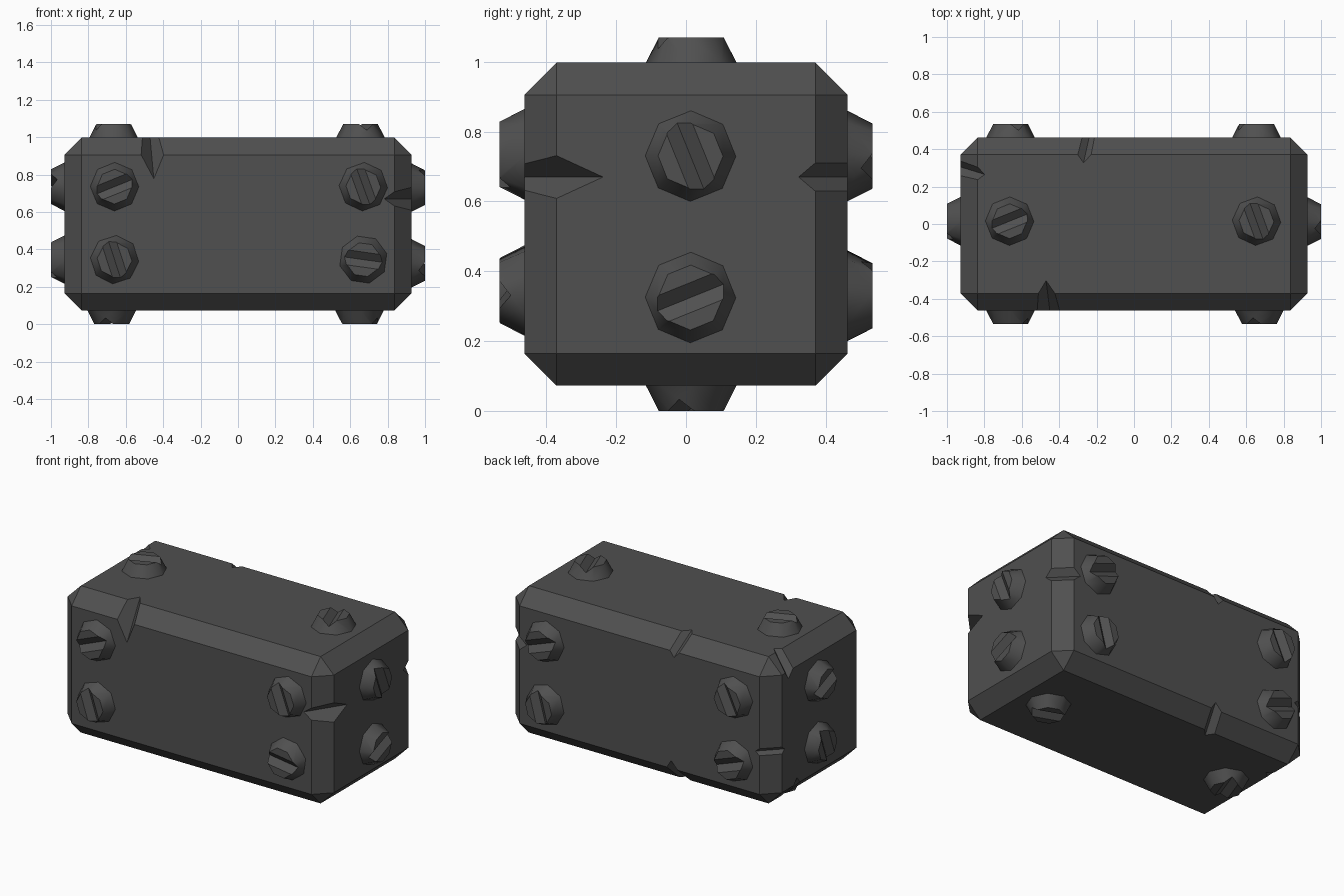
import bpy, bmesh, math
from mathutils import Vector, Matrix

if "Cube" in bpy.data.objects:
    bpy.data.objects.remove(bpy.data.objects["Cube"])

HX, HY, HZ, CZ = 0.9275, 0.4625, 0.4625, 0.535   # block half sizes and centre height
BOLT_H = 0.0725

metal = bpy.data.materials.new("dark grey metal")
metal.diffuse_color = (0.08, 0.08, 0.08, 1)
metal.use_nodes = True
metal.node_tree.nodes["Principled BSDF"].inputs["Base Color"].default_value = metal.diffuse_color


def add_object(name, bm):
    bmesh.ops.recalc_face_normals(bm, faces=bm.faces)
    me = bpy.data.meshes.new(name)
    bm.to_mesh(me)
    bm.free()
    me.materials.append(metal)
    ob = bpy.data.objects.new(name, me)
    bpy.context.collection.objects.link(ob)
    return ob


def wedge(bm, p1, p2, out, side):
    """V-shaped prism: ridge p1-p2, opening along out, half width side."""
    v = [bm.verts.new(p) for q in (p1, p2) for p in (q, q + out + side, q + out - side)]
    for f in ((0, 1, 2), (5, 4, 3), (0, 3, 4, 1), (1, 4, 5, 2), (2, 5, 3, 0)):
        bm.faces.new([v[i] for i in f])


def carve(ob, cutter):
    """Subtract the cutter and bake the result."""
    mod = ob.modifiers.new("cut", 'BOOLEAN')
    mod.operation, mod.solver, mod.object = 'DIFFERENCE', 'EXACT', cutter
    bpy.context.view_layer.update()
    me = bpy.data.meshes.new_from_object(ob.evaluated_get(bpy.context.evaluated_depsgraph_get()))
    ob.modifiers.clear()
    ob.data = me
    bpy.data.objects.remove(cutter)


# Chamfered block
bm = bmesh.new()
bmesh.ops.create_cube(bm, size=1, matrix=Matrix.Translation((0, 0, CZ)) @ Matrix.Diagonal((2 * HX, 2 * HY, 2 * HZ, 1)))
bmesh.ops.bevel(bm, geom=bm.edges[:], offset=0.092, segments=1, affect='EDGES', profile=0.5)
block = add_object("block", bm)

# Chips in the edges: two face normals, position along edge, reach on each face, slope, skew
X, Y, Z = Vector((1, 0, 0)), Vector((0, 1, 0)), Vector((0, 0, 1))
chips = [
    (-Y, Z, -0.46, 0.22, 0.16, 0.8, 0.01),
    (X, -Y, 0.67, 0.225, 0.145, 0.85, 0.0),
    (X, Y, 0.67, 0.14, 0.14, 1.2, 0.0),
    (Y, Z, -0.255, 0.13, 0.135, 1.2, 0.015),
    (-X, Z, 0.285, 0.14, 0.13, 1.2, 0.02),
    (-X, Y, 0.43, 0.12, 0.12, 1.1, 0.0),
    (Y, -Z, -0.24, 0.14, 0.14, 1.1, 0.02),
    (-X, -Z, 0.22, 0.13, 0.13, 1.1, 0.0),
]
half = Vector((HX, HY, HZ))
bm = bmesh.new()
for n1, n2, pos, r1, r2, slope, skew in chips:
    along = Vector([1 - abs(a) - abs(b) for a, b in zip(n1, n2)])
    corner = Vector([(a + b) * h for a, b, h in zip(n1, n2, half)]) + along * pos
    if abs(along.z) < 0.5:
        corner.z += CZ
    p1 = corner - n2 * r1 + along * skew      # r1 runs over the face of n1
    p2 = corner - n1 * r2 - along * skew
    d = p2 - p1
    out = (n1 * r1 + n2 * r2).normalized() * 0.2
    wedge(bm, p1 - d * 0.3, p2 + d * 0.3, out, along * 0.2 * slope)
carve(block, add_object("chip_cutter", bm))

# Slotted eight-sided bolt
bm = bmesh.new()
bmesh.ops.create_cone(bm, cap_ends=True, segments=8, radius1=0.13, radius2=0.093, depth=BOLT_H,
                      matrix=Matrix.Translation((0, 0, BOLT_H / 2)) @ Matrix.Rotation(math.pi / 8, 4, 'Z'))
bolt = add_object("bolt", bm)
bm = bmesh.new()
wedge(bm, Vector((-0.2, 0, BOLT_H - 0.033)), Vector((0.2, 0, BOLT_H - 0.033)), Z * 0.066, Y * 0.08)
carve(bolt, add_object("slot_cutter", bm))
for p in bolt.data.polygons:                  # round the flank only
    p.use_smooth = 0.1 < p.normal.z < 0.6

# Bolts on every face: face name, right, up, distance, (u, v, slot angle)
M = CZ
faces = [
    ("front", X, Z, HY, [(-0.66, 0.735, 22), (-0.66, 0.345, -72), (0.67, 0.735, -70), (0.67, 0.345, -8)]),
    ("back", -X, Z, HY, [(-0.655, 0.73, 20), (-0.655, 0.33, -75), (0.66, 0.73, -65), (0.66, 0.33, 20)]),
    ("right", Y, Z, HX, [(0.013, 0.73, -68), (0.013, 0.325, 22)]),
    ("left", -Y, Z, HX, [(-0.015, 0.735, 22), (-0.015, 0.345, -70)]),
    ("top", X, Y, HZ, [(-0.665, 0.015, 22), (0.655, 0.015, -70)]),
    ("bottom", X, -Y, HZ, [(-0.675, -0.015, -70), (0.65, -0.015, 20)]),
]
for name, u, v, dist, spots in faces:
    n = u.cross(v)
    frame = Matrix((u, v, n)).transposed().to_4x4()
    for i, (a, b, ang) in enumerate(spots):
        ob = bpy.data.objects.new(f"{name}_bolt_{i + 1}", bolt.data)
        bpy.context.collection.objects.link(ob)
        base = u * a + v * b + n * (dist - 0.0005)
        if abs(n.z) > 0.5:
            base.z += CZ
        ob.matrix_world = Matrix.Translation(base) @ frame @ Matrix.Rotation(math.radians(ang), 4, 'Z')
bpy.data.objects.remove(bolt)
